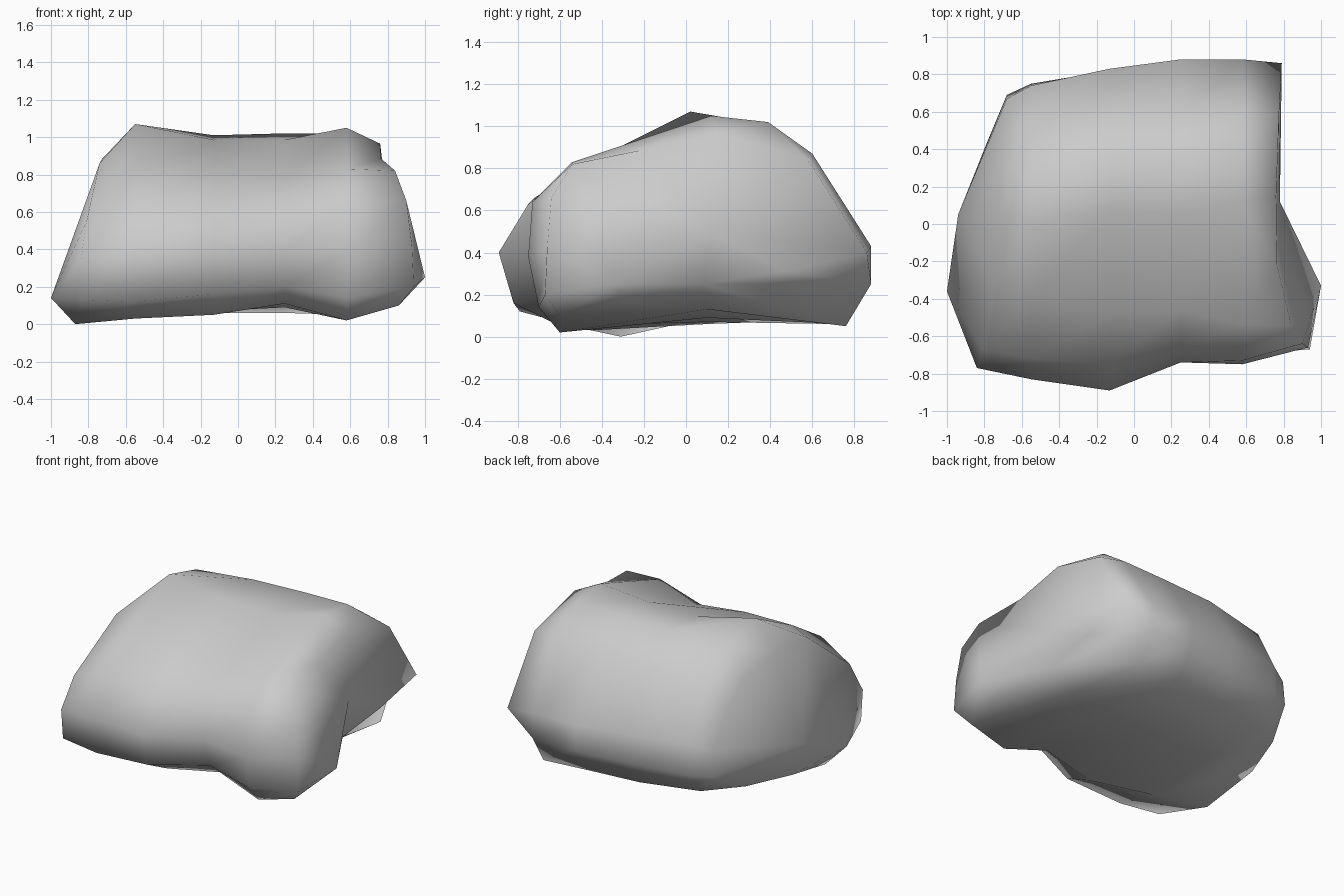
import bpy, bmesh

# Cross-sections (y, z) along x, from bottom front over the top to bottom middle
sections = {
    -0.55: [(-.45, .03), (-.79, .12), (-.83, .38), (-.72, .66), (-.40, .86), (.02, 1.07),
            (.32, .99), (.58, .76), (.74, .45), (.75, .24), (.62, .08), (.1, .06)],
    -0.13: [(-.60, .05), (-.82, .16), (-.89, .40), (-.75, .63), (-.48, .81), (.06, .985),
            (.37, 1.01), (.60, .84), (.83, .45), (.82, .24), (.70, .06), (.1, .07)],
    0.25: [(-.56, .11), (-.67, .20), (-.74, .40), (-.67, .63), (-.46, .775), (.06, .985),
           (.38, 1.02), (.60, .86), (.88, .43), (.88, .25), (.74, .06), (.1, .09)],
    0.58: [(-.60, .02), (-.70, .14), (-.75, .38), (-.73, .64), (-.54, .83), (.12, 1.05),
           (.39, 1.02), (.60, .87), (.88, .43), (.88, .25), (.76, .05), (.1, .13)],
}
# Slanted rims of the two end faces (x, y, z), same point order
left_rim = [(-.87, -.31, 0), (-.84, -.75, .13), (-.84, -.77, .34), (-.81, -.67, .55),
            (-.74, -.30, .86), (-.73, .05, .88), (-.70, .33, .82), (-.68, .52, .64),
            (-.68, .67, .42), (-.68, .69, .24), (-.78, .45, .11), (-.90, .10, .09)]
right_rim = [(.86, -.60, .10), (.94, -.67, .20), (.93, -.66, .42), (.90, -.64, .66),
             (.84, -.54, .82), (.765, -.22, .885), (.76, .15, .965), (.775, .58, .84),
             (.79, .86, .40), (.78, .47, .31), (.76, .08, .25), (.88, -.30, .16)]

bm = bmesh.new()
loops = [left_rim] + [[(x, y, z) for y, z in s] for x, s in sections.items()] + [right_rim]
rings = [[bm.verts.new(p) for p in loop] for loop in loops]
n = len(left_rim)

# Skin between neighbouring rings
for a, b in zip(rings, rings[1:]):
    for i in range(n):
        j = (i + 1) % n
        bm.faces.new((a[i], a[j], b[j], b[i]))


def end_face(ring, tip, middle):
    """Fan the front part of the rim to the tip, the rest to the middle point."""
    t, m = bm.verts.new(tip), bm.verts.new(middle)
    for i in range(n):
        centre = t if i < 4 or i >= n - 2 else m
        bm.faces.new((ring[i], ring[(i + 1) % n], centre))
    bm.faces.new((t, ring[4], m))
    bm.faces.new((t, m, ring[n - 2]))


# Bulging left end, and right end with a protruding corner beside a dent
end_face(rings[0], (-1.0, -.36, .14), (-.94, .05, .30))
end_face(rings[-1], (1.0, -.33, .25), (.78, .12, .50))

bmesh.ops.recalc_face_normals(bm, faces=bm.faces)
for f in bm.faces:
    f.smooth = True
mesh = bpy.data.meshes.new("boulder")
bm.to_mesh(mesh)
bm.free()
boulder = bpy.data.objects.new("boulder", mesh)
bpy.context.collection.objects.link(boulder)
